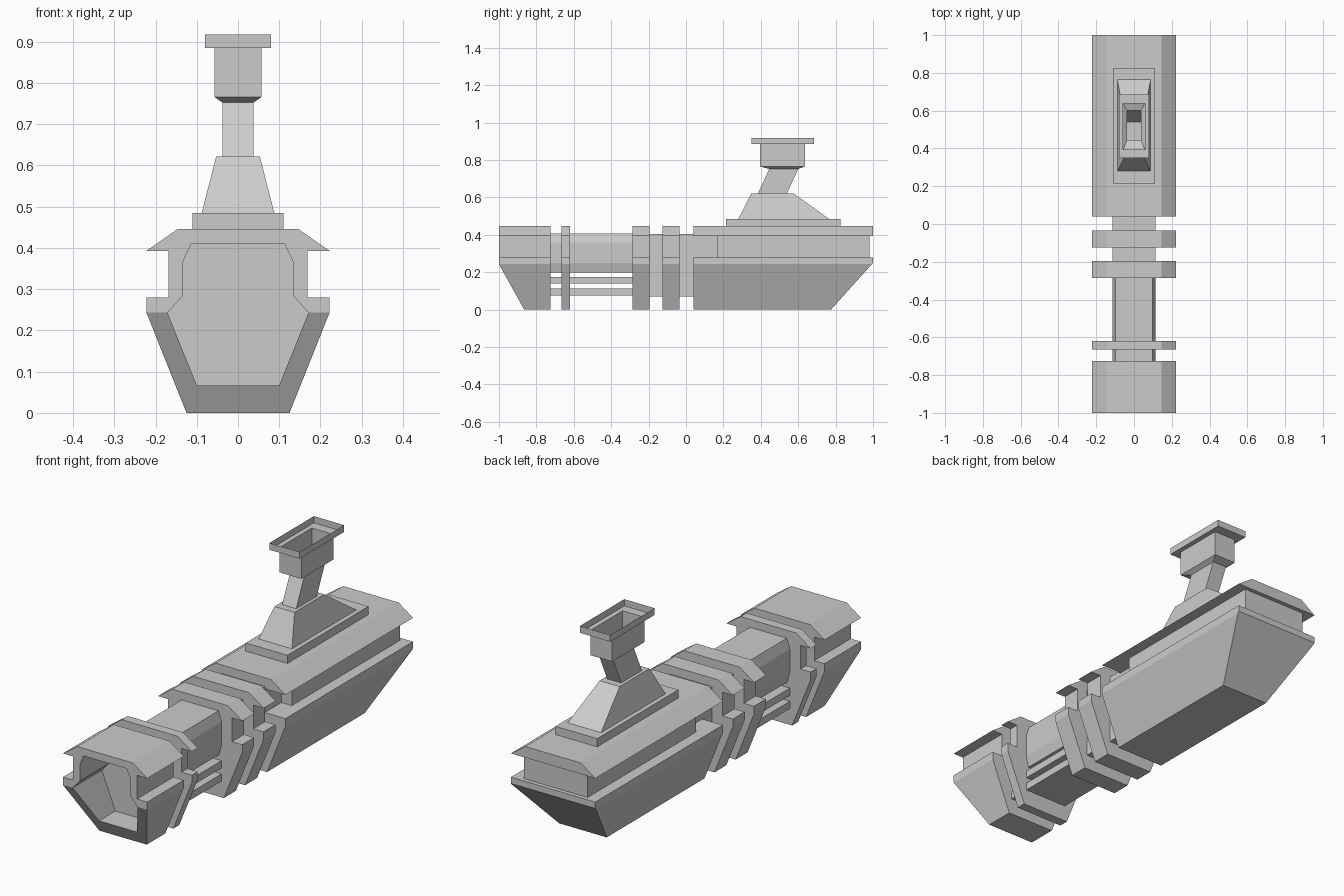
import bpy, bmesh
from mathutils import Vector

if "Cube" in bpy.data.objects:
    bpy.data.objects.remove(bpy.data.objects["Cube"], do_unlink=True)

grey = bpy.data.materials.new("matte_grey")
grey.use_nodes = True
colour = (0.6, 0.6, 0.6, 1)
grey.diffuse_color = colour
grey.node_tree.nodes["Principled BSDF"].inputs["Base Color"].default_value = colour


def finish(name, bm):
    bmesh.ops.recalc_face_normals(bm, faces=bm.faces)
    mesh = bpy.data.meshes.new(name)
    bm.to_mesh(mesh)
    bm.free()
    mesh.materials.append(grey)
    obj = bpy.data.objects.new(name, mesh)
    bpy.context.collection.objects.link(obj)
    return obj


def prism(name, half, y0, y1, slope=None):
    """Mirror a half profile (x, z), extrude it along y, optionally chop an end."""
    outline = half + [(-x, z) for x, z in reversed(half)]
    bm = bmesh.new()
    face = bm.faces.new([bm.verts.new((x, y0, z)) for x, z in outline])
    new = bmesh.ops.extrude_face_region(bm, geom=[face])["geom"]
    bmesh.ops.translate(bm, vec=(0, y1 - y0, 0),
                        verts=[v for v in new if isinstance(v, bmesh.types.BMVert)])
    if slope:
        point, normal = slope
        cut = bmesh.ops.bisect_plane(bm, geom=bm.verts[:] + bm.edges[:] + bm.faces[:],
                                     plane_co=point, plane_no=normal, clear_outer=True)
        edges = [e for e in cut["geom_cut"] if isinstance(e, bmesh.types.BMEdge)]
        bmesh.ops.contextual_create(bm, geom=edges)
    return finish(name, bm)


def box(name, half_width, y0, y1, z0, z1):
    return prism(name, [(half_width, z0), (half_width, z1)], y0, y1)


def loft(name, sections, cap_bottom=True, cap_top=True):
    """Skin stacked rectangles given as (half width, y0, y1, z)."""
    bm = bmesh.new()
    rings = [[bm.verts.new(p) for p in ((-w, a, z), (w, a, z), (w, b, z), (-w, b, z))]
             for w, a, b, z in sections]
    for low, high in zip(rings, rings[1:]):
        for i in range(4):
            j = (i + 1) % 4
            bm.faces.new((low[i], low[j], high[j], high[i]))
    if cap_bottom:
        bm.faces.new(rings[0])
    if cap_top:
        bm.faces.new(rings[-1])
    return finish(name, bm)


# Shared cross-section: tapered hull, side groove, overhanging roof
hull = [(0.125, 0), (0.222, 0.243), (0.222, 0.28)]
roof = [(0.222, 0.393), (0.146, 0.446)]
full = hull + [(0.168, 0.28), (0.168, 0.393)] + roof
bore = [(0.1, 0.067), (0.171, 0.243), (0.133, 0.285), (0.133, 0.368), (0.113, 0.41)]

# Hollow front shroud with raked lower lip
shroud = prism("front_shroud", full, -1, -0.725,
               (Vector((0, -1, 0.243)), Vector((0, -0.243, -0.135))))
cutter = prism("bore_cutter", bore, -1.2, -0.78)
cutter.hide_render = True
cutter.hide_viewport = True
cut = shroud.modifiers.new("bore", "BOOLEAN")
cut.object = cutter
cut.operation = "DIFFERENCE"
cut.solver = "EXACT"

# Collar rings
for name, y0, y1 in (("front_ring", -0.665, -0.62), ("middle_ring", -0.285, -0.195),
                     ("rear_ring", -0.125, -0.035)):
    prism(name, full, y0, y1)

# Barrel, the slats below it, and the neck
prism("barrel", [(0.1, 0.2), (0.113, 0.25), (0.113, 0.36), (0.097, 0.408)], -0.73, -0.28)
for name, z in (("lower_slat", 0.077), ("upper_slat", 0.14)):
    box(name, 0.113, -0.73, -0.28, z, z + 0.035)
box("neck", 0.113, -0.285, 0.17, 0.07, 0.405)

# Rear body: hull with raked stern, recessed sides, roof
prism("rear_hull", hull, 0.04, 1, (Vector((0, 1, 0.25)), Vector((0, 0.25, -0.225))))
box("rear_recess", 0.168, 0.165, 0.98, 0.27, 0.4)
prism("rear_roof", roof, 0.04, 1)

# Raised mount on the roof
box("mount_plate", 0.11, 0.215, 0.825, 0.44, 0.485)
loft("mount_pyramid", [(0.088, 0.28, 0.765, 0.485), (0.053, 0.35, 0.575, 0.622)])

# Leaning stem opening into a hollow hopper
loft("stem_and_hopper", [(0.037, 0.385, 0.54, 0.622), (0.037, 0.445, 0.6, 0.752),
                         (0.057, 0.395, 0.637, 0.766), (0.057, 0.395, 0.637, 0.885),
                         (0.08, 0.35, 0.685, 0.885), (0.08, 0.35, 0.685, 0.917)],
     cap_bottom=False, cap_top=False)
